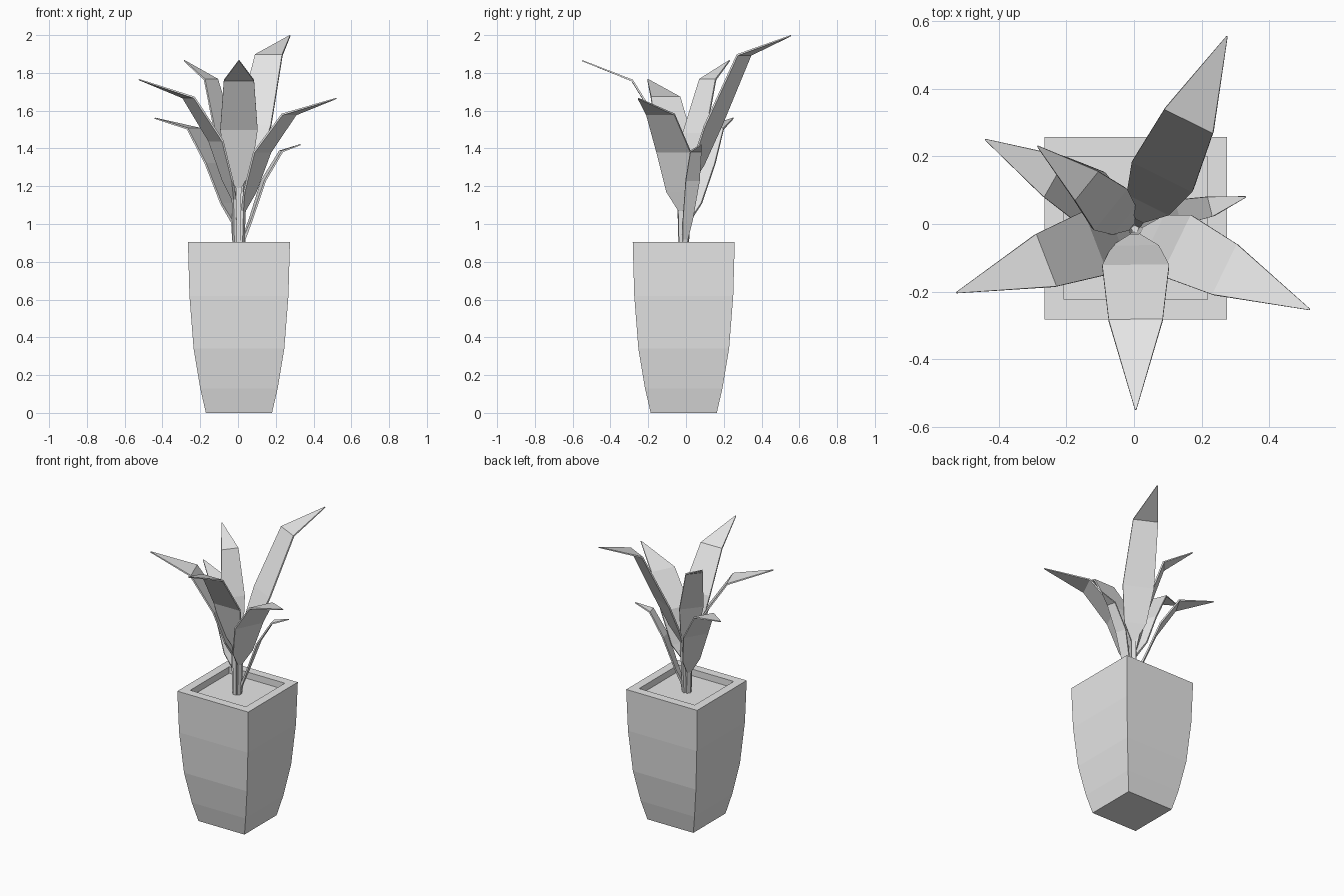
import bpy, bmesh
from mathutils import Vector

cube = bpy.data.objects.get("Cube")
if cube:
    bpy.data.objects.remove(cube, do_unlink=True)

clay = bpy.data.materials.new("light_grey")
clay.use_nodes = True
clay.diffuse_color = (0.8, 0.8, 0.8, 1)
clay.node_tree.nodes["Principled BSDF"].inputs["Base Color"].default_value = (0.8, 0.8, 0.8, 1)

CENTRE = Vector((0.005, -0.012, 0))


def loft(name, rings):
    """Skin a list of four-point rings and cap both ends."""
    bm = bmesh.new()
    loops = [[bm.verts.new(p) for p in ring] for ring in rings]
    for a, b in zip(loops, loops[1:]):
        for i in range(4):
            j = (i + 1) % 4
            bm.faces.new((a[i], a[j], b[j], b[i]))
    bm.faces.new(loops[0][::-1])
    bm.faces.new(loops[-1])
    bmesh.ops.recalc_face_normals(bm, faces=bm.faces)
    mesh = bpy.data.meshes.new(name)
    bm.to_mesh(mesh)
    bm.free()
    mesh.materials.append(clay)
    obj = bpy.data.objects.new(name, mesh)
    bpy.context.collection.objects.link(obj)
    return obj


def square(half, z):
    return [CENTRE + Vector((sx * half, sy * half, z))
            for sx, sy in ((-1, -1), (1, -1), (1, 1), (-1, 1))]


def leaf(name, tip, shoulder, shoulder_w, mid, mid_w):
    """Stem and folded blade, from the soil to the pointed tip."""
    tip, shoulder, mid = Vector(tip), Vector(shoulder), Vector(mid)
    heading = Vector((tip.x, tip.y, 0)).normalized()
    side = Vector((-heading.y, heading.x, 0))
    root = Vector((0.003, -0.015, 0))

    def along(f, z):
        p = root.lerp(Vector((mid.x, mid.y, 0)), f)
        p.z = z
        return p

    base = root + heading * 0.018 + Vector((0, 0, 0.85))
    # centre, half width, half thickness
    rows = [
        (base, 0.011, 0.009),
        (along(0.2, mid.z - 0.31), 0.014, 0.008),
        (along(0.48, mid.z - 0.21), mid_w * 0.7, 0.005),
        (mid, mid_w, 0.005),
        (shoulder, shoulder_w, 0.005),
        (tip, 0.002, 0.003),
    ]
    rings = []
    for i, (p, w, t) in enumerate(rows):
        before, after = rows[max(i - 1, 0)][0], rows[min(i + 1, len(rows) - 1)][0]
        normal = side.cross(after - before).normalized()
        rings.append([p + side * (sw * w) + normal * (st * t)
                      for sw, st in ((-1, -1), (1, -1), (1, 1), (-1, 1))])
    loft(name, rings)


# Tapered square planter: outer wall, rim, inner wall and soil bed
loft("planter", [square(h, z) for h, z in (
    (0.175, 0), (0.205, 0.13), (0.24, 0.34), (0.262, 0.62),
    (0.27, 0.905), (0.212, 0.905), (0.212, 0.86))])

# Leaves: tip, shoulder and its half width, middle and its half width
leaf("front_leaf", (0.005, -0.55, 1.865), (0.005, -0.285, 1.76), 0.08,
     (0.005, -0.125, 1.5), 0.099)
leaf("tall_back_leaf", (0.275, 0.555, 1.997), (0.163, 0.307, 1.895), 0.08,
     (0.085, 0.143, 1.52), 0.1)
leaf("right_leaf", (-0.525, -0.203, 1.765), (-0.262, -0.108, 1.67), 0.083,
     (-0.117, -0.057, 1.44), 0.1)
leaf("left_leaf", (0.52, -0.253, 1.665), (0.27, -0.135, 1.58), 0.083,
     (0.128, -0.065, 1.38), 0.1)
leaf("low_back_right_leaf", (-0.44, 0.25, 1.56), (-0.235, 0.14, 1.505), 0.068,
     (-0.13, 0.08, 1.32), 0.085)
leaf("high_back_right_leaf", (-0.285, 0.23, 1.865), (-0.143, 0.115, 1.765), 0.055,
     (-0.072, 0.045, 1.48), 0.078)
leaf("small_left_leaf", (0.33, 0.08, 1.42), (0.228, 0.052, 1.385), 0.03,
     (0.135, 0.035, 1.23), 0.038)
